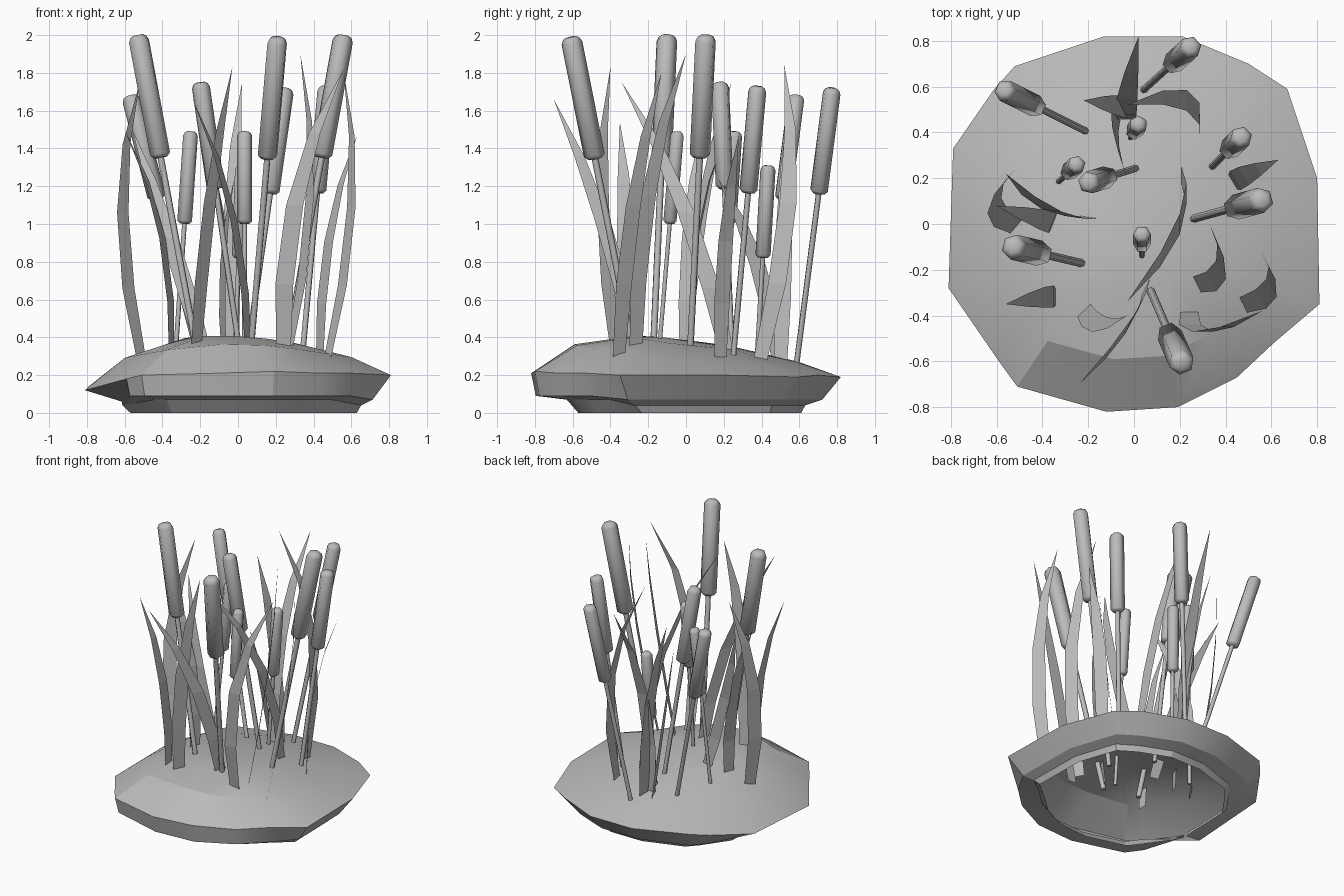
import bpy
import bmesh
from math import pi, cos, sin, radians
from mathutils import Vector

cube = bpy.data.objects.get("Cube")
if cube:
    bpy.data.objects.remove(cube, do_unlink=True)

# One plain grey for everything
grey = bpy.data.materials.new("plain_grey")
grey.use_nodes = True
colour = (0.5, 0.5, 0.5, 1)
grey.diffuse_color = colour
grey.node_tree.nodes["Principled BSDF"].inputs["Base Color"].default_value = colour


def make_object(name, bm, smooth_angle=None):
    """Turn a bmesh into a named object with the grey material."""
    mesh = bpy.data.meshes.new(name)
    bm.to_mesh(mesh)
    bm.free()
    mesh.materials.append(grey)
    obj = bpy.data.objects.new(name, mesh)
    bpy.context.collection.objects.link(obj)
    if smooth_angle:
        bpy.ops.object.select_all(action="DESELECT")
        obj.select_set(True)
        bpy.context.view_layer.objects.active = obj
        bpy.ops.object.shade_smooth_by_angle(angle=radians(smooth_angle))


def bridge(bm, lower, upper):
    """Join two closed rings of vertices with quads."""
    count = len(lower)
    for i in range(count):
        j = (i + 1) % count
        bm.faces.new((lower[i], lower[j], upper[j], upper[i]))


def turned_rod(name, start, end, profile, sides=6):
    """Lathe (position, radius) pairs around the line from start to end."""
    axis = end - start
    turn = axis.to_track_quat("Z", "Y")
    bm = bmesh.new()
    rings = []
    for along, radius in profile:
        centre = start + axis * along
        ring = []
        for i in range(sides):
            angle = 2 * pi * i / sides
            offset = Vector((cos(angle) * radius, sin(angle) * radius, 0))
            ring.append(bm.verts.new(centre + turn @ offset))
        rings.append(ring)
    for lower, upper in zip(rings, rings[1:]):
        bridge(bm, lower, upper)
    bm.faces.new(rings[0][::-1])
    bm.faces.new(rings[-1])
    make_object(name, bm, 65)


# Mound: widest outline, anticlockwise seen from above (x, y, z)
RIM = [
    (0.81, -0.35, 0.2), (0.8, 0.2, 0.2), (0.67, 0.59, 0.19), (0.5, 0.7, 0.2),
    (0.21, 0.82, 0.19), (-0.13, 0.82, 0.19), (-0.52, 0.69, 0.2),
    (-0.61, 0.59, 0.18), (-0.79, 0.33, 0.14), (-0.81, -0.28, 0.12),
    (-0.59, -0.6, 0.18), (-0.51, -0.71, 0.2), (-0.12, -0.82, 0.21),
    (0.19, -0.8, 0.22), (0.45, -0.67, 0.21), (0.61, -0.52, 0.21),
]


def build_mound():
    bm = bmesh.new()

    def ring(place):
        return [bm.verts.new(place(*point)) for point in RIM]

    def undercut(x, y, z):
        # Steep front wall, deep tuck on the right, sloping elsewhere
        if y < -0.5:
            return (x * 0.97, y * 0.97, 0.09)
        scale, height = (0.76, 0.06) if x < -0.7 else (0.88, 0.07)
        return (x * scale, y * scale, height)

    def ledge(x, y, z):
        height = 0.07 if y < -0.5 else 0.04
        return (x * 0.78 + 0.02, y * 0.77, height)

    def shoulder(x, y, z):
        return (x * 0.74, y * 0.72, 0.325 - 0.055 * y - 0.06 * abs(x))

    def crown(x, y, z):
        return (x * 0.35, y * 0.35, 0.372 - 0.04 * y - 0.015 * x)

    rings = [
        ring(lambda x, y, z: (x * 0.74 + 0.03, y * 0.72 + 0.02, 0)),
        ring(ledge), ring(undercut), ring(lambda *p: p),
        ring(shoulder), ring(crown),
    ]
    for lower, upper in zip(rings, rings[1:]):
        bridge(bm, lower, upper)
    # Close the top; the underside stays open and hollow
    peak = bm.verts.new((-0.04, -0.12, 0.4))
    top = rings[-1]
    for i, vert in enumerate(top):
        bm.faces.new((vert, top[(i + 1) % len(top)], peak))
    make_object("mound", bm, 20)


build_mound()

# Cattails: tip position, foot position on the ground, head size class
TALL, MEDIUM, SHORT = (0.056, 0.66), (0.049, 0.57), (0.04, 0.49)
CATTAILS = [
    ((0.25, 0.775, 1.72), (0.03, 0.575), MEDIUM),
    ((-0.57, 0.585, 1.68), (-0.18, 0.39), MEDIUM),
    ((0.47, 0.38, 1.73), (0.33, 0.24), MEDIUM),
    ((0.56, 0.105, 2), (0.23, 0.015), TALL),
    ((0.02, 0.435, 1.31), (-0.02, 0.37), SHORT),
    ((-0.25, 0.26, 1.49), (-0.34, 0.175), SHORT),
    ((-0.2, 0.18, 1.75), (0.03, 0.25), MEDIUM),
    ((-0.53, -0.1, 2), (-0.19, -0.18), TALL),
    ((0.035, -0.045, 1.49), (0.035, -0.155), SHORT),
    ((0.21, -0.61, 1.99), (0.055, -0.25), TALL),
]
for number, (tip, foot, (radius, length)) in enumerate(CATTAILS, 1):
    tip = Vector(tip)
    foot = Vector((*foot, 0.18))
    neck = tip + (foot - tip).normalized() * length
    thin = radius * 0.32
    turned_rod(f"cattail_stem_{number}", foot, neck, [(0, thin), (1, thin)])
    head = [(0, 0.65), (0.03, 1), (0.95, 1), (0.985, 0.8), (1, 0.5)]
    turned_rod(f"cattail_head_{number}", neck, tip,
               [(along, size * radius) for along, size in head])

# Leaf blades: foot, bend and tip seen from above, tip height, and the
# compass angle of the width (None sets it square to the lower lean)
BLADES = [
    ((-0.5, -0.02), (-0.61, 0.08), (-0.52, 0.24), 1.75, None),
    ((-0.35, 0), (-0.4, 0.02), (-0.6, 0.08), 1.5, None),
    ((-0.15, 0.03), (-0.36, 0.06), (-0.56, 0.22), 1.5, -8),
    ((-0.34, -0.32), (-0.39, -0.32), (-0.56, -0.35), 1.54, None),
    ((-0.23, -0.36), (-0.15, -0.44), (-0.03, -0.4), 1.83, None),
    ((0.06, -0.24), (-0.02, -0.44), (-0.24, -0.7), 1.66, 65),
    ((0.2, 0.24), (0.2, 0), (-0.03, -0.34), 1.75, 90),
    ((0.24, -0.36), (0.3, -0.47), (0.56, -0.38), 1.82, 0),
    ((0.25, -0.27), (0.38, -0.2), (0.33, 0), 1.9, None),
    ((0.46, -0.36), (0.6, -0.28), (0.56, -0.13), 1.8, None),
    ((0.43, 0.18), (0.48, 0.21), (0.63, 0.28), 1.47, None),
    ((-0.03, 0.45), (-0.03, 0.55), (0.02, 0.82), 1.74, None),
    ((0, 0.5), (-0.07, 0.52), (-0.22, 0.54), 1.6, None),
    ((0.29, 0.38), (0.23, 0.54), (-0.03, 0.52), 1.84, 90),
    ((-0.07, 0.5), (-0.08, 0.38), (-0.02, 0.17), 1.24, 110),
]
WIDTHS = [0.07, 0.095, 0.09, 0.06, 0]


def build_blade(name, foot, bend, tip, height, angle):
    low = 0.22
    start = Vector((*foot, low))
    middle = Vector((*bend, low + (height - low) * 0.55))
    end = Vector((*tip, height))
    if angle is None:
        lean = middle - start
        side = Vector((-lean.y, lean.x, 0)).normalized()
    else:
        side = Vector((cos(radians(angle)), sin(radians(angle)), 0))
    bm = bmesh.new()
    last = None
    for step, width in enumerate(WIDTHS):
        t = step / (len(WIDTHS) - 1)
        # Parabola through the three points
        point = (start * (1 - t) * (1 - 2 * t) + middle * 4 * t * (1 - t)
                 + end * t * (2 * t - 1))
        if width:
            pair = [bm.verts.new(point + side * width * k) for k in (-0.5, 0.5)]
        else:
            pair = [bm.verts.new(point)]
        if last:
            bm.faces.new(last + pair[::-1])
        last = pair
    make_object(name, bm)


for number, blade in enumerate(BLADES, 1):
    build_blade(f"leaf_blade_{number}", *blade)
